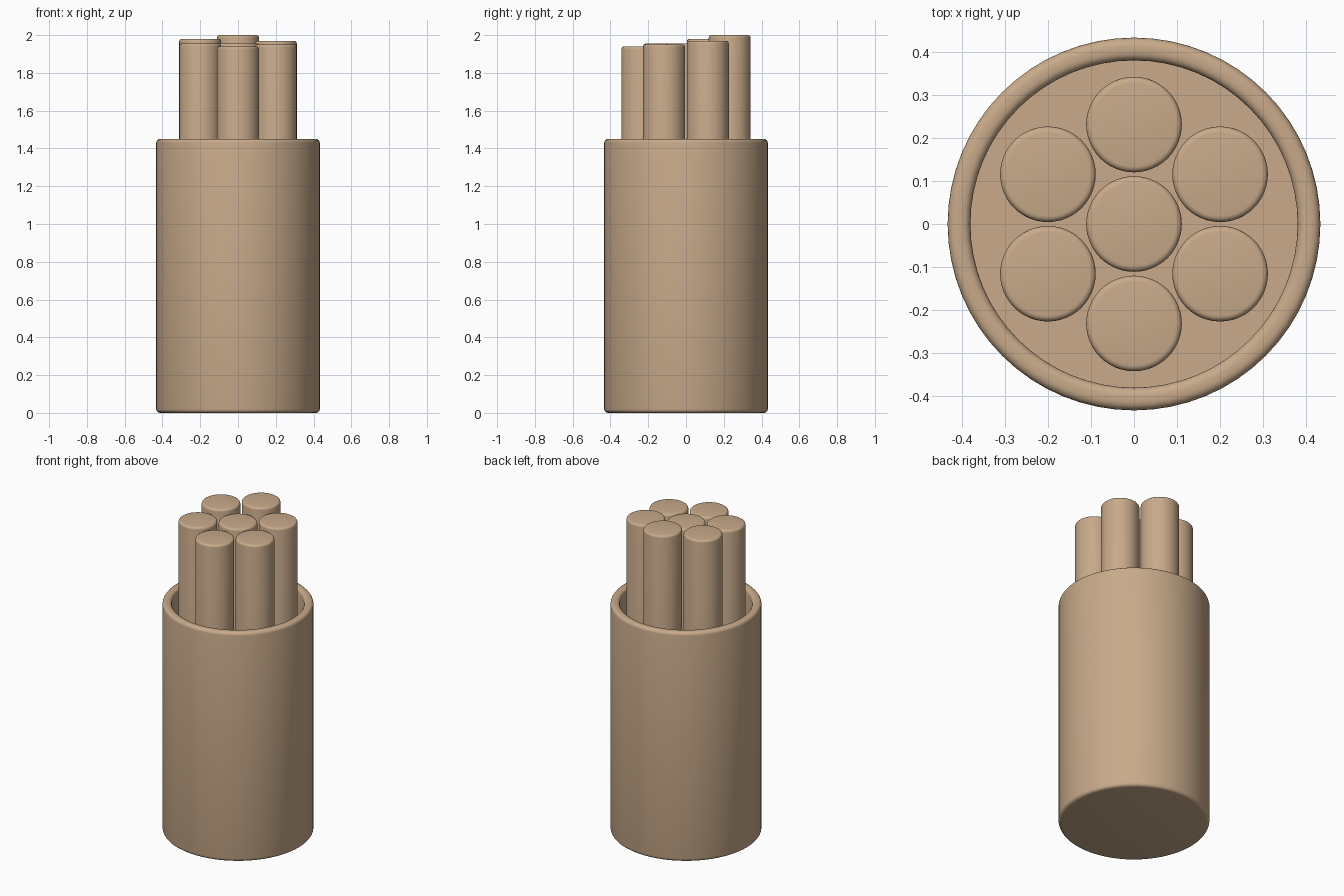
import bpy
import math

if "Cube" in bpy.data.objects:
    bpy.data.objects.remove(bpy.data.objects["Cube"], do_unlink=True)

tan = bpy.data.materials.new("warm tan")
tan.use_nodes = True
tan_rgba = (0.578, 0.402, 0.255, 1)
tan.diffuse_color = tan_rgba
tan.node_tree.nodes["Principled BSDF"].inputs["Base Color"].default_value = tan_rgba


def arc(cx, cz, r, start, end, steps=4):
    """Rounded corner points of a profile, angles in degrees."""
    angles = [math.radians(start + (end - start) * i / steps) for i in range(steps + 1)]
    return [(cx + r * math.cos(a), cz + r * math.sin(a)) for a in angles]


def lathe(name, profile, sides, location=(0, 0, 0)):
    """Turn an (r, z) profile around z and cap both of its ends."""
    verts, faces = [], []
    for r, z in profile:
        for i in range(sides):
            a = math.tau * i / sides
            verts.append((r * math.cos(a), r * math.sin(a), z))
    rows = len(profile)
    for k in range(rows - 1):
        for i in range(sides):
            j = (i + 1) % sides
            faces.append((k * sides + i, k * sides + j,
                          (k + 1) * sides + j, (k + 1) * sides + i))
    faces.append(tuple(reversed(range(sides))))
    faces.append(tuple(range((rows - 1) * sides, rows * sides)))
    mesh = bpy.data.meshes.new(name)
    mesh.from_pydata(verts, [], faces)
    mesh.materials.append(tan)
    obj = bpy.data.objects.new(name, mesh)
    obj.location = location
    bpy.context.collection.objects.link(obj)
    bpy.ops.object.select_all(action="DESELECT")
    obj.select_set(True)
    bpy.context.view_layer.objects.active = obj
    bpy.ops.object.shade_smooth_by_angle(angle=math.radians(40))
    return obj


# Hollow cup with rounded rim and foot
OUTER, INNER, TOP, FLOOR, ROUND = 0.433, 0.38, 1.45, 0.05, 0.02
cup_profile = (arc(OUTER - ROUND, ROUND, ROUND, -90, 0)
               + arc(OUTER - ROUND, TOP - ROUND, ROUND, 0, 90)
               + arc(INNER + ROUND, TOP - ROUND, ROUND, 90, 180)
               + [(INNER, FLOOR)])
lathe("cup", cup_profile, 64)


# Round sticks standing in the cup
def stick(name, x, y, top, radius=0.111, edge=0.014):
    profile = [(radius, 0)] + arc(radius - edge, top - FLOOR - edge, edge, 0, 90)
    lathe(name, profile, 48, (x, y, FLOOR))


stick("centre_stick", 0, 0, 1.955)
ring = [("right_back", 150, 1.98), ("back", 90, 2.0), ("left_back", 30, 1.97),
        ("left_front", -30, 1.95), ("front", -90, 1.94), ("right_front", -150, 1.955)]
for label, degrees, top in ring:
    a = math.radians(degrees)
    stick(label + "_stick", 0.231 * math.cos(a), 0.231 * math.sin(a), top)
